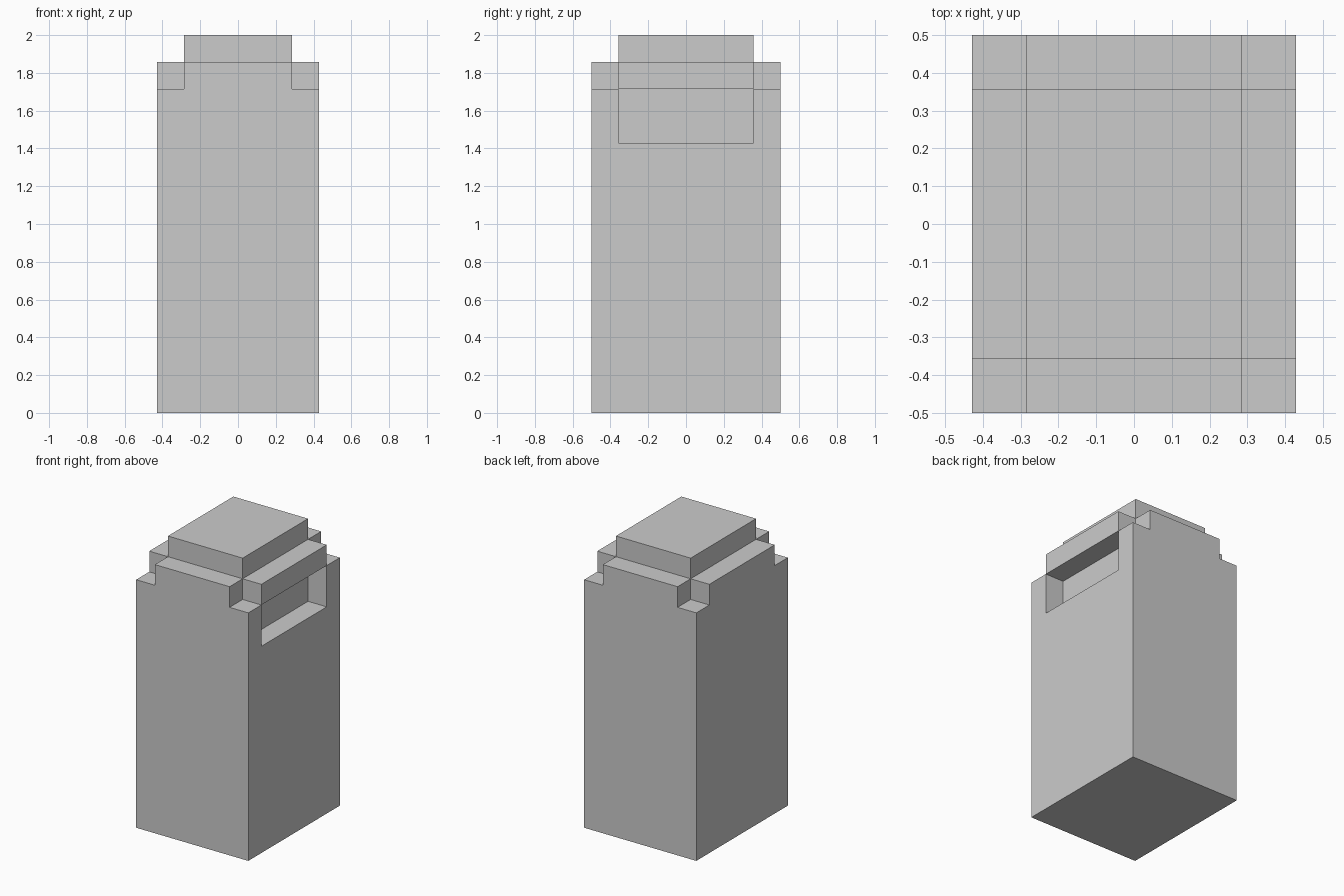
import bpy
import bmesh
import math
from itertools import product

if "Cube" in bpy.data.objects:
    bpy.data.objects.remove(bpy.data.objects["Cube"])

UNIT = 1 / 7  # every dimension is a multiple of this module

# Planes where the shape changes, in modules
XS = (-3, -2, 2, 3)
YS = (-3.5, -2.5, 2.5, 3.5)
ZS = (0, 10, 12, 13, 14)
SIZE = (len(XS) - 1, len(YS) - 1, len(ZS) - 1)


def solid(i, j, k):
    """Is the block at this cell filled?"""
    if not all(0 <= c < n for c, n in zip((i, j, k), SIZE)):
        return False
    inner_x, inner_y = i == 1, j == 1
    if k == 3:                       # raised cap
        return inner_x and inner_y
    if k == 2:                       # rim with notched corners
        return inner_x or inner_y
    if k == 1:                       # neck with recess in the right side
        return not (i == 2 and inner_y)
    return True                      # main body


bm = bmesh.new()
verts = {}


def vert(idx):
    if idx not in verts:
        verts[idx] = bm.verts.new(
            (XS[idx[0]] * UNIT, YS[idx[1]] * UNIT, ZS[idx[2]] * UNIT))
    return verts[idx]


# Outer skin: one face wherever a filled cell meets an empty one
for cell in product(*map(range, SIZE)):
    if not solid(*cell):
        continue
    for axis, side in product(range(3), (0, 1)):
        neighbour = list(cell)
        neighbour[axis] += 2 * side - 1
        if solid(*neighbour):
            continue
        u, v = (axis + 1) % 3, (axis + 2) % 3
        loop = []
        for du, dv in ((0, 0), (1, 0), (1, 1), (0, 1)):
            p = list(cell)
            p[axis] += side
            p[u] += du
            p[v] += dv
            loop.append(vert(tuple(p)))
        bm.faces.new(loop if side else loop[::-1])

# Merge coplanar faces into clean flat panels
bmesh.ops.dissolve_limit(bm, angle_limit=math.radians(1),
                         verts=bm.verts[:], edges=bm.edges[:])

mesh = bpy.data.meshes.new("stepped_block")
bm.to_mesh(mesh)
bm.free()
bpy.context.collection.objects.link(bpy.data.objects.new("stepped_block", mesh))
